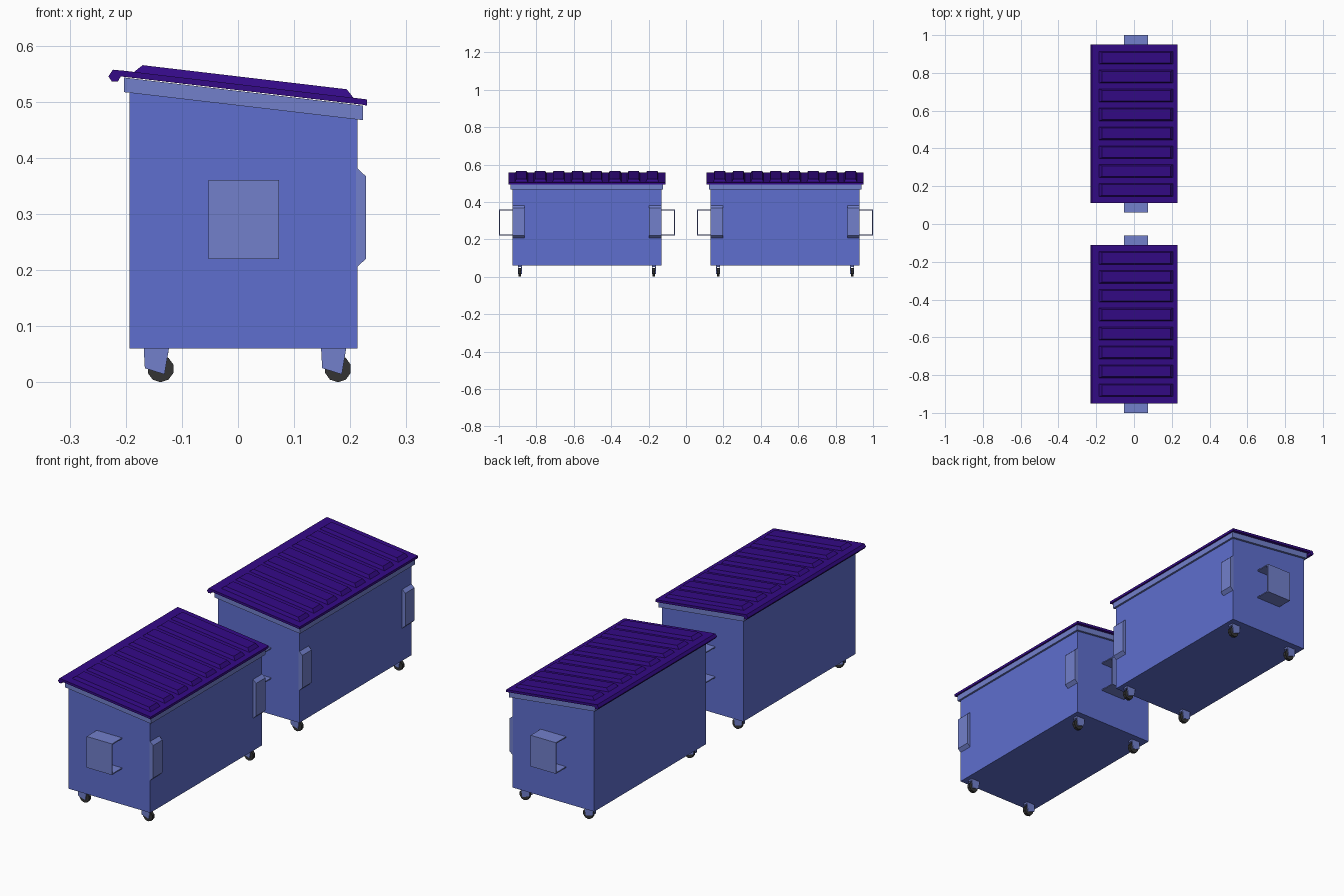
import bpy, bmesh, math

if "Cube" in bpy.data.objects:
    bpy.data.objects.remove(bpy.data.objects["Cube"])


def material(name, rgb):
    m = bpy.data.materials.new(name)
    m.diffuse_color = (*rgb, 1)
    m.use_nodes = True
    m.node_tree.nodes["Principled BSDF"].inputs["Base Color"].default_value = m.diffuse_color
    return m


BODY = material("body blue", (0.112, 0.157, 0.62))
TRIM = material("light blue steel", (0.168, 0.215, 0.60))
LID = material("deep purple plastic", (0.034, 0.003, 0.24))
RUBBER = material("dark rubber", (0.033, 0.033, 0.033))


def finish(bm, name, mat):
    bmesh.ops.recalc_face_normals(bm, faces=bm.faces)
    me = bpy.data.meshes.new(name)
    bm.to_mesh(me)
    bm.free()
    me.materials.append(mat)
    ob = bpy.data.objects.new(name, me)
    bpy.context.collection.objects.link(ob)
    return ob


def add_prism(bm, profile, y0, y1):
    """Extrude an (x, z) profile from y0 to y1."""
    f = bm.faces.new([bm.verts.new((x, y0, z)) for x, z in profile])
    ext = bmesh.ops.extrude_face_region(bm, geom=[f])["geom"]
    vs = [g for g in ext if isinstance(g, bmesh.types.BMVert)]
    bmesh.ops.translate(bm, verts=vs, vec=(0, y1 - y0, 0))


def prism(name, profile, y0, y1, mat):
    bm = bmesh.new()
    add_prism(bm, profile, y0, y1)
    return finish(bm, name, mat)


def rect(x0, x1, z0, z1):
    return [(x0, z0), (x1, z0), (x1, z1), (x0, z1)]


def lid_top(x):
    return 0.5315 - 0.118 * x


def ribs(name, cy):
    """Eight tapered ribs following the slope of the lid."""
    bm = bmesh.new()
    for i in range(8):
        y = cy + (i - 3.5) * 0.1
        rings = []
        for x0, x1, h, dz in ((-0.187, 0.207, 0.035, -0.002),
                              (-0.170, 0.194, 0.028, 0.0135)):
            rings.append([bm.verts.new((x, y + s * h, lid_top(x) + dz))
                          for x, s in ((x0, -1), (x1, -1), (x1, 1), (x0, 1))])
        a, b = rings
        bm.faces.new(a)
        bm.faces.new(b)
        for k in range(4):
            n = (k + 1) % 4
            bm.faces.new((a[k], a[n], b[n], b[k]))
    finish(bm, name, LID)


def caster(x, y):
    # fork: two cheeks and a top block
    cheek = [(x - 0.030, 0.061), (x + 0.015, 0.061),
             (x + 0.007, 0.014), (x - 0.028, 0.025)]
    bm = bmesh.new()
    for s in (-1, 1):
        add_prism(bm, cheek, y + s * 0.007, y + s * 0.011)
    add_prism(bm, rect(x - 0.029, x + 0.014, 0.052, 0.061), y - 0.008, y + 0.008)
    finish(bm, "caster_fork", TRIM)
    # wheel
    wheel = [(x + 0.024 * math.cos(math.tau * k / 10 + math.pi / 2),
              0.024 + 0.024 * math.sin(math.tau * k / 10 + math.pi / 2))
             for k in range(10)]
    prism("caster_wheel", wheel, y - 0.007, y + 0.007, RUBBER)


def dumpster(cy):
    # main container with sloped top
    prism("container", [(-0.193, 0.06), (0.213, 0.06), (0.213, 0.485), (-0.193, 0.53)],
          cy - 0.398, cy + 0.398, BODY)
    # rim below the lid
    prism("rim", [(-0.203, 0.517), (0.223, 0.467), (0.223, 0.493), (-0.203, 0.543)],
          cy - 0.408, cy + 0.408, TRIM)
    # lid with rolled rear lip
    prism("lid", [(-0.231, 0.545), (-0.225, 0.536), (-0.214, 0.536), (-0.209, 0.545),
                  (0.222, 0.4945), (0.230, 0.493), (0.230, 0.504), (0.222, 0.505),
                  (-0.202, 0.555), (-0.223, 0.557)],
          cy - 0.42, cy + 0.42, LID)
    ribs("lid_ribs", cy)
    for s in (-1, 1):
        # open fork pocket on each end
        inner, outer = cy + s * 0.396, cy + s * 0.47
        bm = bmesh.new()
        add_prism(bm, rect(-0.053, 0.073, 0.22, 0.36), outer - s * 0.005, outer)
        for z in (0.22, 0.355):
            add_prism(bm, rect(-0.053, 0.073, z, z + 0.005), inner, outer - s * 0.005)
        finish(bm, "fork_pocket", TRIM)
        # corner bracket on the loading side
        prism("corner_bracket", [(0.210, 0.206), (0.213, 0.206), (0.228, 0.220),
                                 (0.228, 0.367), (0.213, 0.381), (0.210, 0.381)],
              cy + s * 0.333, cy + s * 0.3985, TRIM)
        for x in (-0.138, 0.178):
            caster(x, cy + s * 0.358)


for centre in (-0.53, 0.53):
    dumpster(centre)
